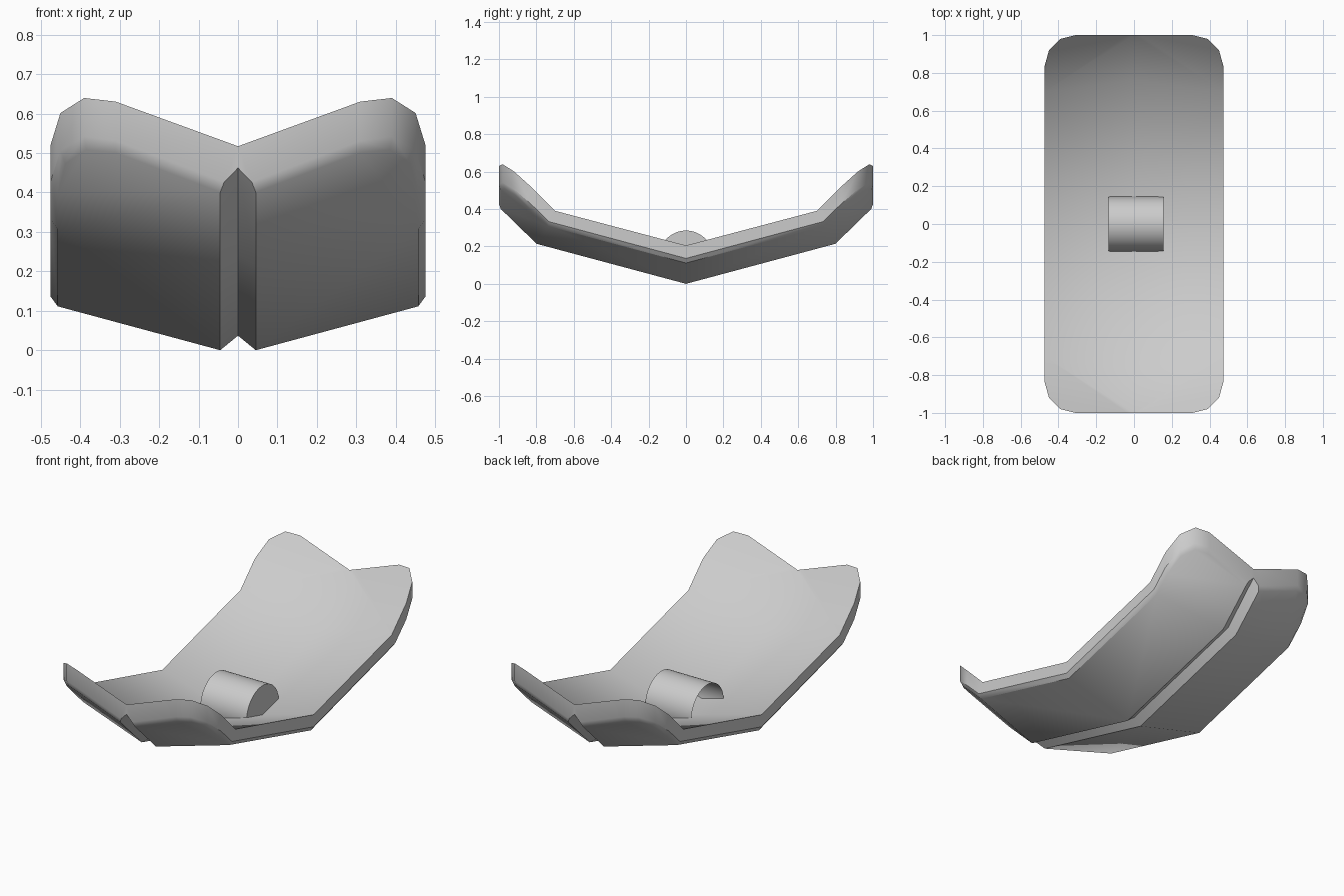
import bpy, bmesh, math
from mathutils import Matrix

if "Cube" in bpy.data.objects:
    bpy.data.objects.remove(bpy.data.objects["Cube"])


def finish(name, bm, angle):
    me = bpy.data.meshes.new(name)
    bm.to_mesh(me)
    bm.free()
    ob = bpy.data.objects.new(name, me)
    bpy.context.collection.objects.link(ob)
    bpy.ops.object.select_all(action='DESELECT')
    ob.select_set(True)
    bpy.context.view_layer.objects.active = ob
    bpy.ops.object.shade_smooth_by_angle(angle=math.radians(angle))
    return ob


# Folded surfaces of the plate: shallow middle, steeper ends
def top(x, y):
    return max(0.077 + 0.27 * x + 0.264 * y, -0.483 + 0.365 * x + y)


def under(x, y):
    return max(-0.012 + 0.27 * x + 0.268 * y, -0.582 + 0.38 * x + 0.975 * y)


# One quarter of the plate, then mirrored in x and y
corner = [(0.31, 1), (0.39, 0.98), (0.45, 0.92), (0.475, 0.83)]
inset = [(0.31, 0.99), (0.385, 0.968), (0.437, 0.912), (0.457, 0.825)]
bm = bmesh.new()


def ring(points, height):
    return [bm.verts.new((x, y, height(x, y))) for x, y in points]


def face(*verts):
    bm.faces.new(verts)


T = ring([(0, 1), (0.035, 1)] + corner + [(0.475, 0.70), (0.475, 0)], top)
M = ring([(0, 1), (0.035, 1)] + corner + [(0.475, 0.732), (0.475, 0)],
         lambda x, y: under(x, y) + (0.02 if x else 0.069))
B = ring([(0.045, 0.99)] + inset + [(0.457, 0.735), (0.457, 0)], under)
t_mid, t_fold = ring([(0, 0), (0, 0.761)], top)
b_mid, b_fold = ring([(0.045, 0), (0.045, 0.799)], under)
g_mid, g_fold = ring([(0, 0), (0, 0.785)], lambda x, y: 0.037 + 0.265 * y)

# Upper surface
face(t_mid, T[7], T[6], t_fold)
face(t_fold, *reversed(T[:7]))
# Rim wall and lower chamfer
for i in range(7):
    face(T[i], T[i + 1], M[i + 1], M[i])
for i in range(6):
    face(M[i + 1], M[i + 2], B[i + 1], B[i])
# Underside and centre groove
face(b_mid, b_fold, B[5], B[6])
face(b_fold, *B[:6])
face(g_mid, b_mid, b_fold, g_fold)
face(g_fold, b_fold, B[0], M[1], M[0])

for axis in ('X', 'Y'):
    bmesh.ops.mirror(bm, geom=bm.verts[:] + bm.edges[:] + bm.faces[:],
                     matrix=Matrix.Identity(4), merge_dist=0.0005, axis=axis)
bmesh.ops.remove_doubles(bm, verts=bm.verts[:], dist=0.0005)
bmesh.ops.recalc_face_normals(bm, faces=bm.faces[:])
finish("curved_plate", bm, 35)

# Rounded loop on the plate: arched sheet, open at -x and closed at +x
bm = bmesh.new()
N, R, zc = 28, 0.145, 0.14
ends = []
for x in (-0.135, 0.155):
    row = []
    for i in range(N + 1):
        a = math.radians(-25 + 230 * i / N)
        row.append(bm.verts.new((x, R * math.cos(a), zc + R * math.sin(a))))
    ends.append(row)
left, right = ends
for i in range(N):
    face(left[i], left[i + 1], right[i + 1], right[i])
face(*right)
bmesh.ops.recalc_face_normals(bm, faces=bm.faces[:])
finish("arched_loop", bm, 35)
